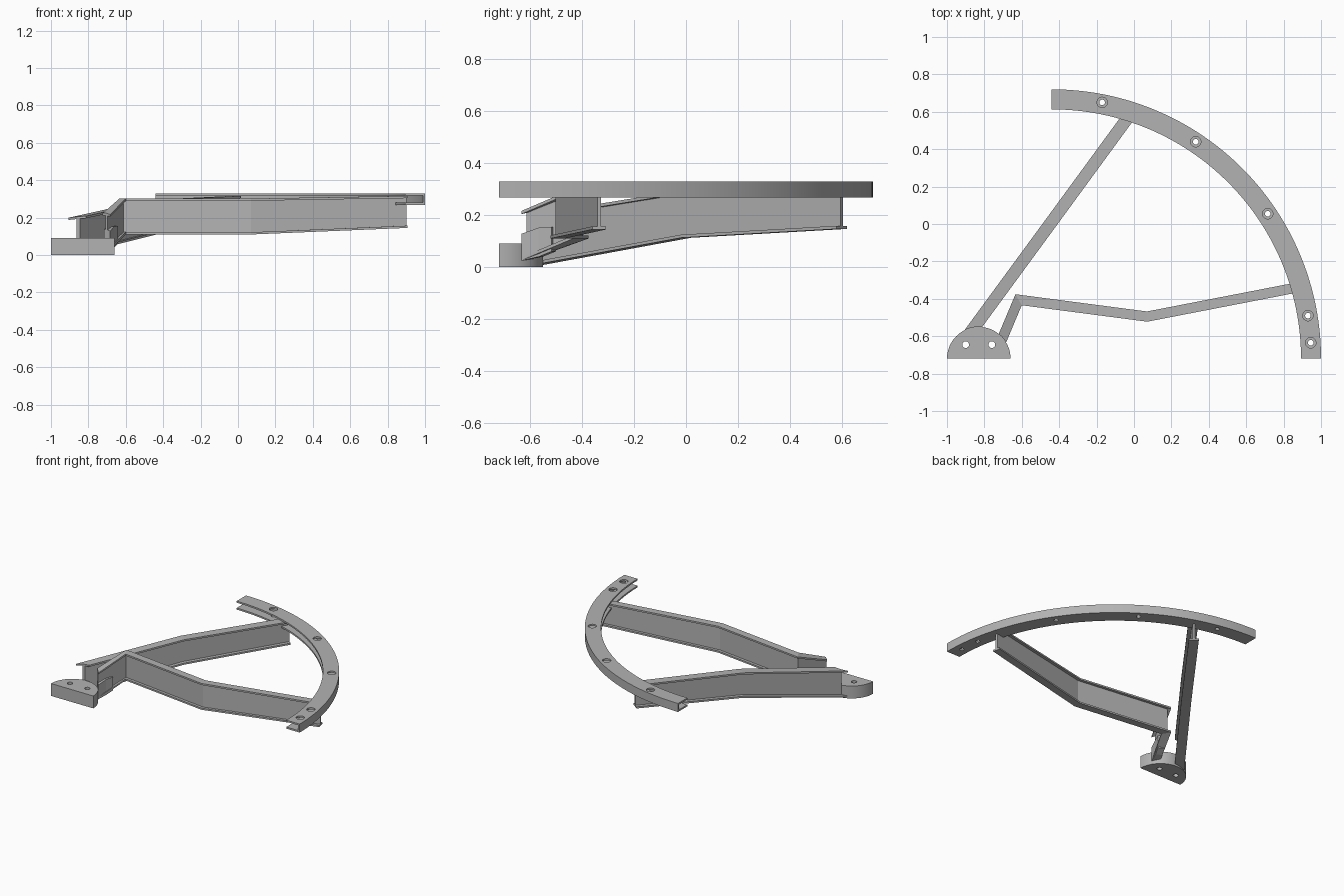
import bpy, bmesh, math
from mathutils import Vector

old = bpy.data.objects.get("Cube")
if old:
    bpy.data.objects.remove(old, do_unlink=True)

# One painted steel colour
steel = bpy.data.materials.new("grey_steel")
steel.use_nodes = True
GREY = (0.45, 0.45, 0.45, 1)
steel.diffuse_color = GREY
steel.node_tree.nodes["Principled BSDF"].inputs["Base Color"].default_value = GREY


def make_object(name, bm):
    bmesh.ops.recalc_face_normals(bm, faces=bm.faces)
    mesh = bpy.data.meshes.new(name)
    bm.to_mesh(mesh)
    bm.free()
    mesh.materials.append(steel)
    obj = bpy.data.objects.new(name, mesh)
    bpy.context.collection.objects.link(obj)
    return obj


def loft(name, rings):
    """Skin a list of equal closed rings and cap both ends."""
    bm = bmesh.new()
    loops = [[bm.verts.new(p) for p in ring] for ring in rings]
    for a, b in zip(loops, loops[1:]):
        for i in range(len(a)):
            j = (i + 1) % len(a)
            bm.faces.new((a[i], a[j], b[j], b[i]))
    bm.faces.new(loops[0])
    bm.faces.new(loops[-1])
    return make_object(name, bm)


def swept(name, path, section):
    """Sweep along points (x, y, bottom, top); section(bottom, top) gives (side, z)."""
    pts = [Vector(p[:2]) for p in path]
    rings = []
    for i, (x, y, low, high) in enumerate(path):
        before = (pts[i] - pts[max(i - 1, 0)]).normalized()
        after = (pts[min(i + 1, len(pts) - 1)] - pts[i]).normalized()
        d = (before + after).normalized()
        mitre = 1 / d.dot(after if after.length else before)
        side = Vector((-d.y, d.x)) * mitre
        rings.append([(x + side.x * s, y + side.y * s, z)
                      for s, z in section(low, high)])
    return loft(name, rings)


def i_section(half_width, web=0.007, thick=0.012):
    def section(low, high):
        right = [(half_width, low), (half_width, low + thick), (web, low + thick),
                 (web, high - thick), (half_width, high - thick), (half_width, high)]
        return right + [(-s, z) for s, z in reversed(right)]
    return section


def box_section(half_width):
    return lambda low, high: [(half_width, low), (half_width, high),
                              (-half_width, high), (-half_width, low)]


def cut_cylinder(obj, x, y, radius, low, high, sides=24):
    bm = bmesh.new()
    bmesh.ops.create_cone(bm, cap_ends=True, segments=sides, radius1=radius,
                          radius2=radius, depth=high - low)
    bmesh.ops.translate(bm, verts=bm.verts, vec=(x, y, (low + high) / 2))
    cutter = make_object("cutter", bm)
    cutter.hide_render = True
    mod = obj.modifiers.new("cut", 'BOOLEAN')
    mod.operation = 'DIFFERENCE'
    mod.solver = 'EXACT'
    mod.object = cutter
    bpy.context.view_layer.objects.active = obj
    bpy.ops.object.modifier_apply(modifier=mod.name)
    bpy.data.objects.remove(cutter, do_unlink=True)


def smooth(obj):
    bpy.ops.object.select_all(action='DESELECT')
    obj.select_set(True)
    bpy.context.view_layer.objects.active = obj
    bpy.ops.object.shade_smooth_by_angle(angle=math.radians(30))


# Curved rim: quarter-circle channel, open towards the inside
CX, CY = -0.44, -0.72
R_IN, R_OUT, LOW, HIGH, T = 1.333, 1.44, 0.268, 0.33, 0.012
channel = [(R_IN, LOW), (R_OUT, LOW), (R_OUT, HIGH), (R_IN, HIGH),
           (R_IN, HIGH - T), (R_OUT - T, HIGH - T), (R_OUT - T, LOW + T), (R_IN, LOW + T)]
STEPS = 64
rings = []
for k in range(STEPS + 1):
    a = math.pi / 2 * k / STEPS
    rings.append([(CX + r * math.cos(a), CY + r * math.sin(a), z) for r, z in channel])
rim = loft("curved_rim", rings)

# Bolt holes: wide through the top flange, narrow through the bottom flange
for x, y in [(-0.17, 0.65), (0.33, 0.44), (0.715, 0.055), (0.93, -0.49), (0.945, -0.635)]:
    cut_cylinder(rim, x, y, 0.028, 0.30, 0.36)
    cut_cylinder(rim, x, y, 0.015, 0.24, 0.30)
smooth(rim)

# Half-round mounting foot with two bolt holes
FX, FY, FR = -0.83, -0.72, 0.17
outline = [(FX + FR * math.cos(math.pi * k / 32), FY + FR * math.sin(math.pi * k / 32))
           for k in range(33)]
foot = loft("mounting_foot", [[(x, y, z) for x, y in outline] for z in (0, 0.09)])
for x in (-0.9, -0.76):
    cut_cylinder(foot, x, -0.645, 0.018, -0.1, 0.2)
smooth(foot)

# Long straight arm, cranked in height
long_arm = swept("long_arm", [(-0.90, -0.615, 0.0, 0.195),
                              (-0.449, 0.0, 0.113, 0.295),
                              (-0.01, 0.6, 0.147, 0.316)], i_section(0.033))

# Bent arm with a steep inner link down to the foot
bent_arm = swept("bent_arm", [(-0.72, -0.65, 0.015, 0.205),
                              (-0.617, -0.405, 0.11, 0.302),
                              (0.07, -0.495, 0.11, 0.302),
                              (0.90, -0.334, 0.145, 0.316)], i_section(0.027))

# Thick shoe around the lower end of the link
shoe = swept("link_shoe", [(-0.712, -0.65, 0.02, 0.12),
                           (-0.683, -0.56, 0.04, 0.152),
                           (-0.662, -0.51, 0.06, 0.155)], box_section(0.022))

# Trim the arms to the round face of the foot
for part in (long_arm, bent_arm, shoe):
    cut_cylinder(part, FX, FY, FR, -0.5, 0.8, 64)
